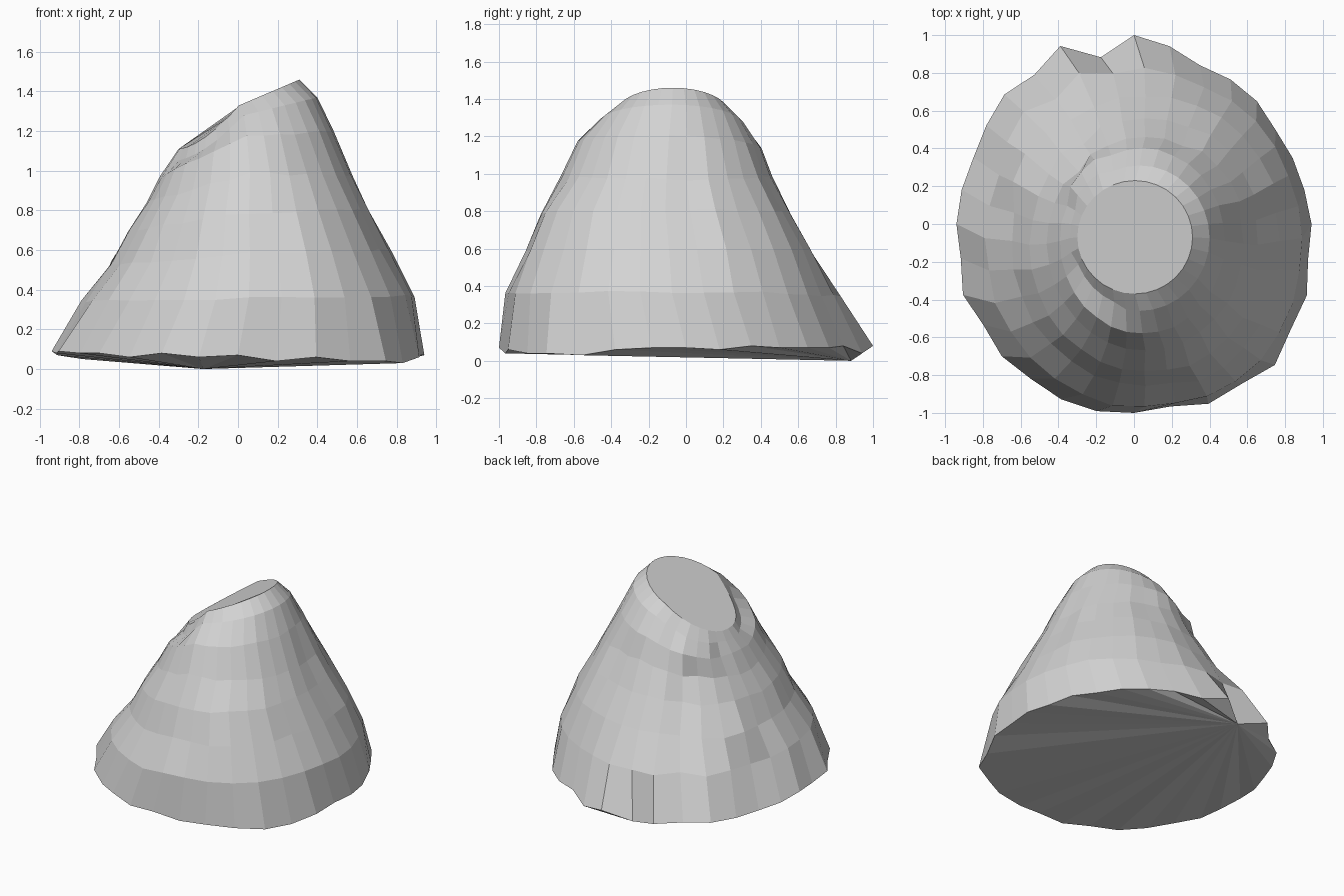
import bpy, bmesh, math, random

if "Cube" in bpy.data.objects:
    bpy.data.objects.remove(bpy.data.objects["Cube"], do_unlink=True)

random.seed(4)
SEGMENTS = 32
NOTCH = 9

# Uneven foot edge, anticlockwise from +x: radii, then heights in hundredths
FOOT = [.94, .92, .91, .90, .92, .92, .91, .96, 1.0, .90, 1.02, .95, .97, .94, .92, .93,
        .94, .935, .98, .96, .99, .985, 1.005, 1.01, 1.0, .985, 1.03, 1.02, 1.055, 1.0, .99, .94]
FOOT_Z = [7, 6, 8, 7, 7, 7, 8, 4, 8, 0, 6, 5, 5, 5, 6, 7,
          9, 8, 9, 8, 8, 6, 8, 6, 7, 4, 6, 4, 4, 3, 6, 7]

# Rings above the foot: left x, right x, front y, back y, then z at left, front, back, right
RINGS = [
    (-.79, .90, -.96, .81, .34, .36, .34, .37),
    (-.65, .77, -.86, .68, .53, .58, .58, .60),
    (-.55, .66, -.78, .56, .70, .79, .79, .81),
    (-.46, .58, -.67, .46, .84, .99, .99, .97),
    (-.39, .48, -.58, .40, .97, 1.17, 1.14, 1.20),
    (-.34, .40, -.46, .31, 1.05, 1.28, 1.26, 1.37),
    (-.30, .31, -.37, .23, 1.11, 1.33, 1.325, 1.46),
]

# Local bulges and dents: (ring, segment) -> radial shift
SHIFTS = {(1, 13): .08, (1, 14): .07, (1, 12): .05, (0, 12): .06, (0, 13): .04,
          (0, 9): .02, (0, 10): .05, (2, 12): .03, (3, 12): -.04, (2, 11): -.04}

# Broad swellings: ring, first segment, last segment, radial shift
for level, first, last, shift in [(1, 26, 29, .04), (2, 26, 29, .03), (1, 2, 5, .03),
                                  (2, 2, 5, .04), (3, 2, 5, .04), (4, 11, 13, .06),
                                  (5, 11, 13, .07), (5, 18, 22, -.05)]:
    for i in range(first, last + 1):
        SHIFTS[level, i] = SHIFTS.get((level, i), 0) + shift


def angle(i):
    return 2 * math.pi * i / SEGMENTS


def ring_point(level, i):
    left, right, front, back, z_left, z_front, z_back, z_right = RINGS[level]
    c, s = math.cos(angle(i)), math.sin(angle(i))
    near_top = level >= 5
    rough = 0 if near_top else .008
    grow = 1 + SHIFTS.get((level, i), 0) + random.uniform(-rough, rough)
    if level == 0:
        grow += .35 * (FOOT[i] - .96)
    mid = z_front if s < 0 else z_back
    if c > 0:
        z = mid + (z_right - mid) * c
    else:
        # The rim dips where the front turns to the low side
        power = 1.6 if near_top and s < 0 else 1
        z = z_left + (mid - z_left) * max(0, 1 + c) ** power
    return ((left + right) / 2 + (right - left) / 2 * c * grow,
            (front + back) / 2 + (back - front) / 2 * s * grow,
            z + random.uniform(-rough, rough))


bm = bmesh.new()

# Ragged foot edge
foot = [bm.verts.new((FOOT[i] * math.cos(angle(i)), FOOT[i] * math.sin(angle(i)),
                      FOOT_Z[i] / 100)) for i in range(SEGMENTS)]
loops = [foot]

# Flanks up to the slanted rim
for level in range(len(RINGS)):
    loops.append([bm.verts.new(ring_point(level, i)) for i in range(SEGMENTS)])

for lower, upper in zip(loops, loops[1:]):
    for i in range(SEGMENTS):
        j = (i + 1) % SEGMENTS
        bm.faces.new((lower[i], lower[j], upper[j], upper[i]))

# Slanted top
bm.faces.new(loops[-1])

# Underside, fanned out from the low notch at the back
for k in range(1, SEGMENTS - 1):
    i = (NOTCH + k) % SEGMENTS
    bm.faces.new((foot[NOTCH], foot[(i + 1) % SEGMENTS], foot[i]))

mesh = bpy.data.meshes.new("rock_mound")
bm.to_mesh(mesh)
bm.free()
rock = bpy.data.objects.new("rock_mound", mesh)
bpy.context.collection.objects.link(rock)

# Plain stone colour
stone = bpy.data.materials.new("stone_grey")
stone.use_nodes = True
colour = (.65, .65, .65, 1)
stone.diffuse_color = colour
stone.node_tree.nodes["Principled BSDF"].inputs["Base Color"].default_value = colour
mesh.materials.append(stone)
